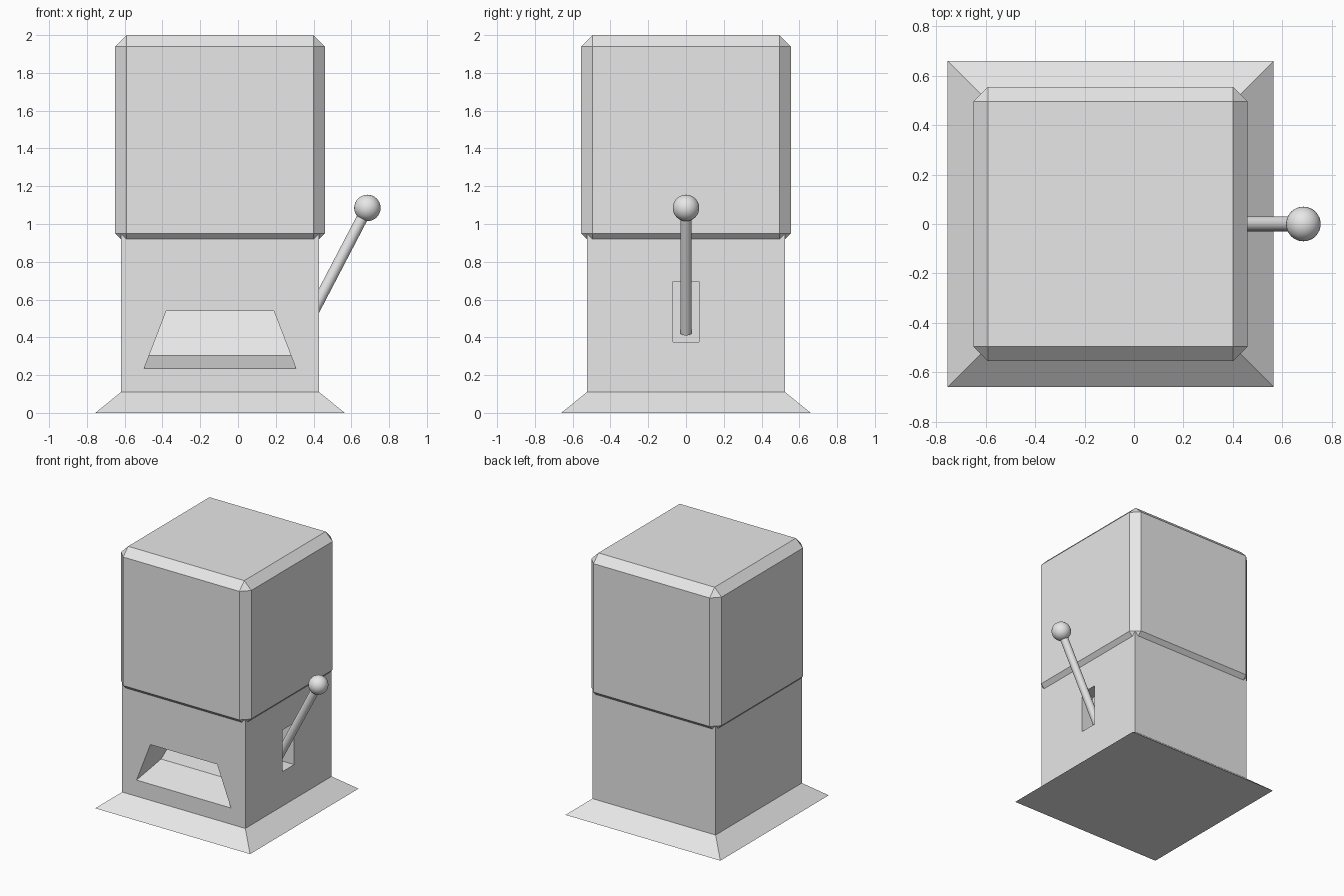
import bpy, bmesh
from mathutils import Vector

cube = bpy.data.objects.get("Cube")
if cube:
    bpy.data.objects.remove(cube, do_unlink=True)

CX = -0.095          # centre line of the housing
HALF = 0.525         # half width of the lower body

grey = bpy.data.materials.new("plain_grey")
grey.use_nodes = True
COLOUR = (0.8, 0.8, 0.8, 1)
grey.diffuse_color = COLOUR
grey.node_tree.nodes["Principled BSDF"].inputs["Base Color"].default_value = COLOUR


def finish(name, bm):
    """Turn a bmesh into a grey object."""
    bmesh.ops.recalc_face_normals(bm, faces=bm.faces)
    mesh = bpy.data.meshes.new(name)
    bm.to_mesh(mesh)
    bm.free()
    mesh.materials.append(grey)
    obj = bpy.data.objects.new(name, mesh)
    bpy.context.collection.objects.link(obj)
    return obj


def loft(name, rings):
    """Skin matching rings of points and cap both ends."""
    bm = bmesh.new()
    loops = [[bm.verts.new(p) for p in ring] for ring in rings]
    n = len(loops[0])
    for a, b in zip(loops, loops[1:]):
        for i in range(n):
            j = (i + 1) % n
            bm.faces.new((a[i], a[j], b[j], b[i]))
    bm.faces.new(loops[0])
    bm.faces.new(loops[-1])
    return finish(name, bm)


def square(half, z):
    return [(CX + sx * half, sy * half, z) for sx, sy in ((-1, -1), (1, -1), (1, 1), (-1, 1))]


def box(name, lo, hi, bevel=0):
    bm = bmesh.new()
    bmesh.ops.create_cube(bm, size=1)
    for v in bm.verts:
        v.co = [(l + h) / 2 + c * (h - l) for l, h, c in zip(lo, hi, v.co)]
    if bevel:
        bmesh.ops.bevel(bm, geom=bm.edges[:], offset=bevel, segments=1, affect='EDGES')
    return finish(name, bm)


def smooth(obj):
    bpy.ops.object.select_all(action='DESELECT')
    obj.select_set(True)
    bpy.context.view_layer.objects.active = obj
    bpy.ops.object.shade_smooth_by_angle()


def carve(target, cutter):
    mod = target.modifiers.new("cut", 'BOOLEAN')
    mod.operation = 'DIFFERENCE'
    mod.solver = 'EXACT'
    mod.object = cutter
    bpy.context.view_layer.objects.active = target
    bpy.ops.object.modifier_apply(modifier=mod.name)
    bpy.data.objects.remove(cutter, do_unlink=True)


# Lower body with flared foot
body = loft("body", [square(0.66, 0), square(HALF, 0.11), square(HALF, 0.95)])

# Tray opening: a shallow floor, then a chute rising to the back
front = -HALF
chute = [(front - 0.1, 0.235), (front, 0.235), (front + 0.26, 0.305),
         (front + 0.37, 0.54), (front - 0.1, 0.54)]


def tray_side(sign):
    # The side walls lean inward with height
    return [(CX + sign * (0.402 - 0.385 * (z - 0.235)), y, z) for y, z in chute]


carve(body, loft("tray_cutter", [tray_side(-1), tray_side(1)]))

# Lever slot
carve(body, box("slot_cutter", (0.33, -0.07, 0.375), (0.6, 0.07, 0.695)))

# Upper case with chamfered edges
box("upper_case", (CX - 0.555, -0.555, 0.89), (CX + 0.555, 0.555, 2), 0.06)

# Lever rod
start, end = Vector((0.34, 0, 0.424)), Vector((0.685, 0, 1.085))
axis = end - start
bm = bmesh.new()
bmesh.ops.create_cone(bm, cap_ends=True, segments=32, radius1=0.03, radius2=0.03, depth=axis.length)
turn = axis.to_track_quat('Z', 'Y')
for v in bm.verts:
    v.co = turn @ v.co + (start + end) / 2
smooth(finish("lever_rod", bm))

# Lever knob
bm = bmesh.new()
bmesh.ops.create_uvsphere(bm, u_segments=32, v_segments=16, radius=0.07)
bmesh.ops.translate(bm, verts=bm.verts, vec=end)
smooth(finish("lever_knob", bm))
